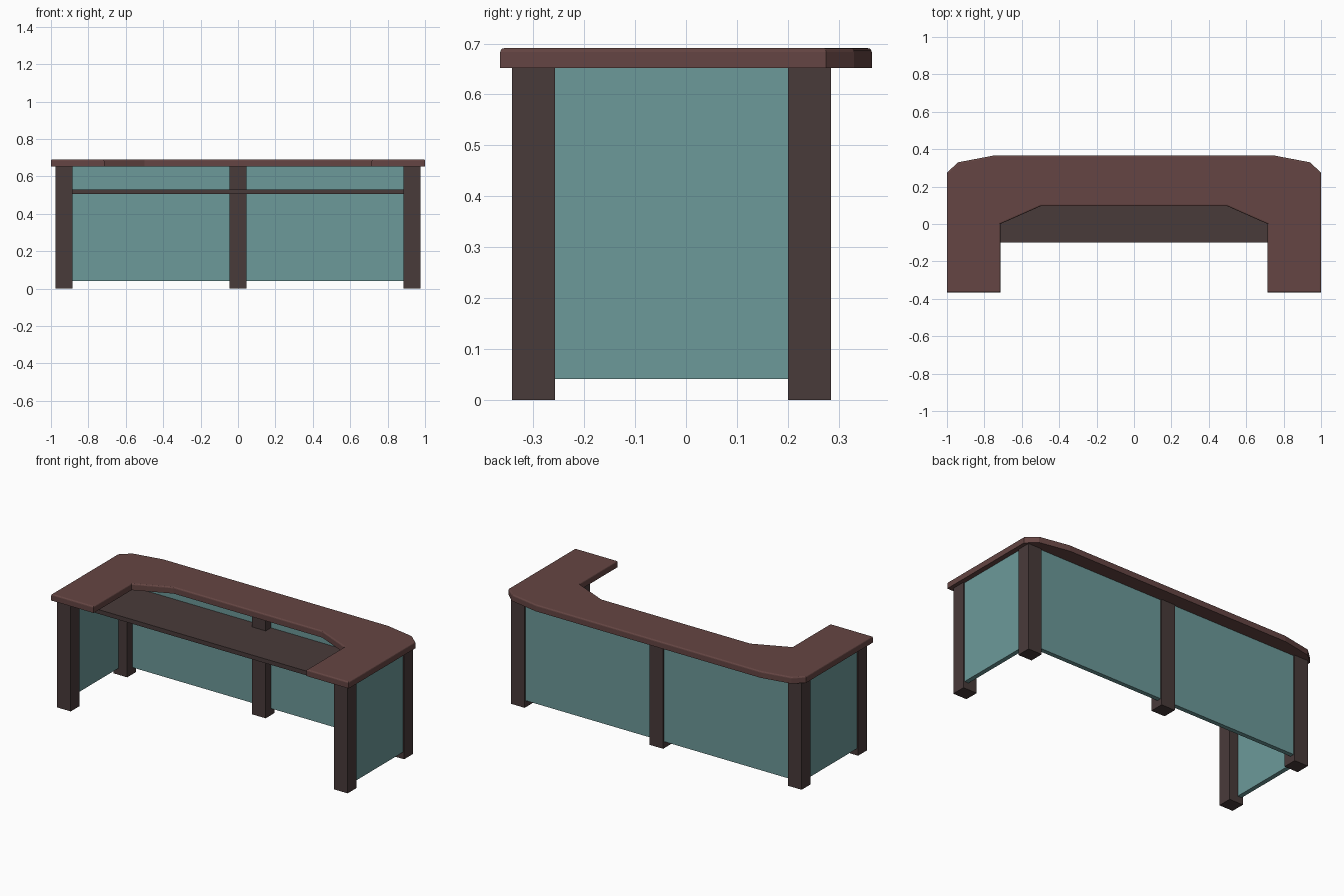
import bpy, bmesh

if "Cube" in bpy.data.objects:
    bpy.data.objects.remove(bpy.data.objects["Cube"])


def material(name, rgb):
    m = bpy.data.materials.new(name)
    m.diffuse_color = (*rgb, 1)
    m.use_nodes = True
    m.node_tree.nodes["Principled BSDF"].inputs["Base Color"].default_value = m.diffuse_color
    return m


wood = material("red_wood", (0.13, 0.06, 0.056))
dark = material("dark_wood", (0.066, 0.043, 0.042))
teal = material("teal_panel", (0.15, 0.32, 0.32))


def finish(bm, name, mat):
    bmesh.ops.recalc_face_normals(bm, faces=bm.faces)
    me = bpy.data.meshes.new(name)
    bm.to_mesh(me)
    bm.free()
    me.materials.append(mat)
    ob = bpy.data.objects.new(name, me)
    bpy.context.collection.objects.link(ob)
    return ob


def box(name, x, y, z, mat):
    bm = bmesh.new()
    bmesh.ops.create_cube(bm, size=1)
    for v in bm.verts:
        v.co = [r[0] if c < 0 else r[1] for c, r in zip(v.co, (x, y, z))]
    return finish(bm, name, mat)


# Worktop: half outline mirrored into a U, with eased upper edges
half = [(0.5, 0.095), (0.715, 0.0), (0.715, -0.365), (1, -0.365),
        (1, 0.275), (0.94, 0.33), (0.755, 0.365)]
outline = half + [(-x, y) for x, y in reversed(half)]
bm = bmesh.new()
base = bm.faces.new([bm.verts.new((x, y, 0.652)) for x, y in outline])
ext = bmesh.ops.extrude_face_region(bm, geom=[base], use_keep_orig=True)
for v in ext["geom"]:
    if isinstance(v, bmesh.types.BMVert):
        v.co.z = 0.691
bmesh.ops.recalc_face_normals(bm, faces=bm.faces)
rim = [e for e in bm.edges if all(v.co.z > 0.68 for v in e.verts)]
bmesh.ops.bevel(bm, geom=rim, offset=0.008, segments=3, profile=0.5, affect='EDGES')
finish(bm, "worktop", wood)

# Legs and side panels, mirrored left and right
for side, s in (("left", -1), ("right", 1)):
    lx = sorted((s * 0.885, s * 0.977))
    box(side + "_front_leg", lx, (-0.342, -0.257), (0, 0.652), dark)
    box(side + "_back_leg", lx, (0.2, 0.285), (0, 0.652), dark)
    box(side + "_side_panel", sorted((s * 0.942, s * 0.969)), (-0.26, 0.203), (0.041, 0.652), teal)
box("middle_leg", (-0.046, 0.046), (0.2, 0.285), (0, 0.652), dark)

# Back panels either side of the middle leg
box("left_back_panel", (-0.888, -0.043), (0.25, 0.277), (0.041, 0.652), teal)
box("right_back_panel", (0.043, 0.888), (0.25, 0.277), (0.041, 0.652), teal)

# Lower shelf under the worktop cutout
box("shelf", (-0.942, 0.942), (-0.1, 0.25), (0.505, 0.531), dark)
